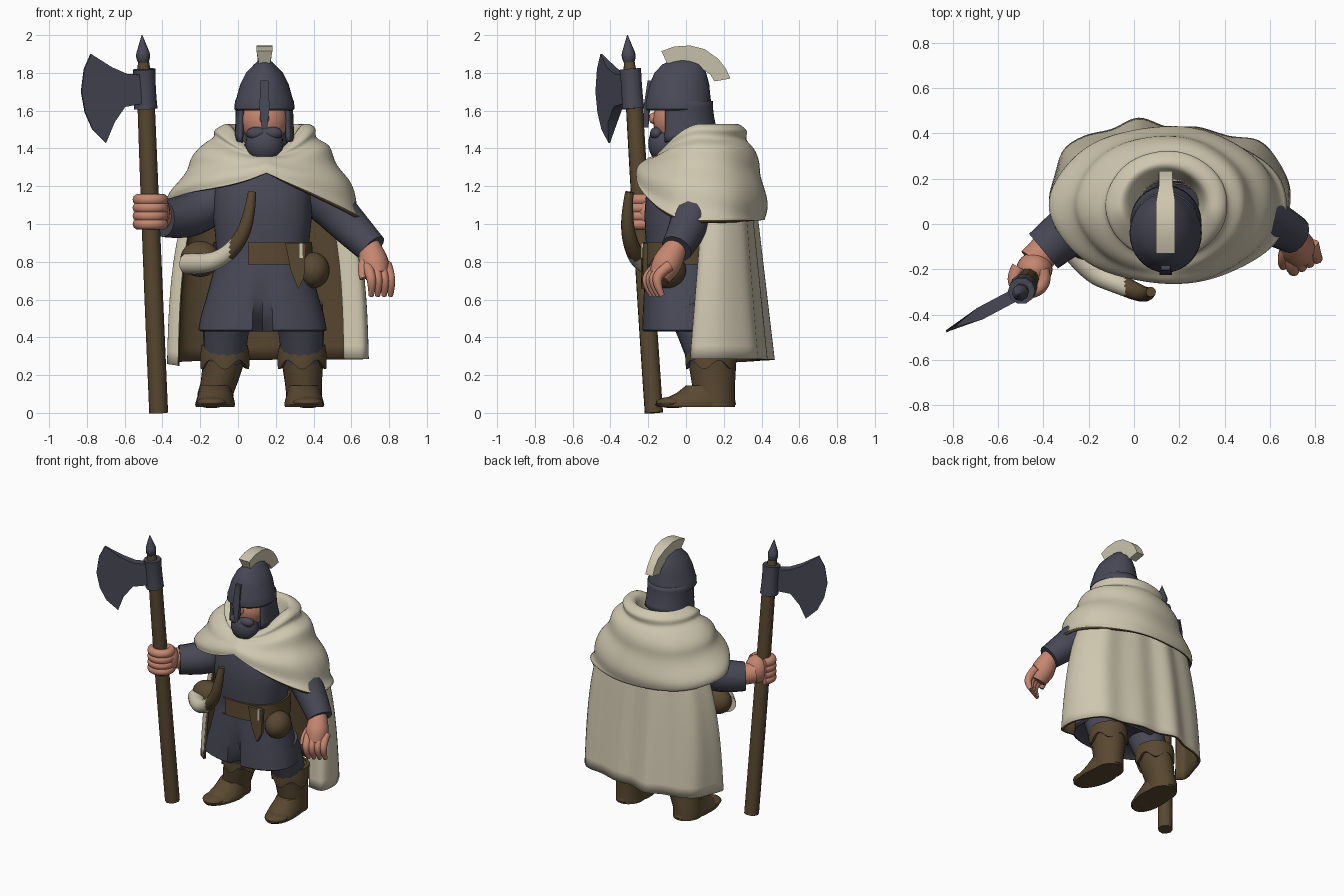
import bpy, bmesh, math
from math import sin, cos, pi
from mathutils import Vector

if "Cube" in bpy.data.objects:
    bpy.data.objects.remove(bpy.data.objects["Cube"])


def material(name, rgb):
    m = bpy.data.materials.new(name)
    m.diffuse_color = (*rgb, 1)
    m.use_nodes = True
    m.node_tree.nodes["Principled BSDF"].inputs["Base Color"].default_value = m.diffuse_color
    return m


NAVY = material("dark_blue_grey", (0.064, 0.066, 0.093))
CREAM = material("cream_wool", (0.62, 0.57, 0.43))
BROWN = material("brown_leather", (0.10, 0.065, 0.03))
SKIN = material("skin", (0.56, 0.24, 0.16))


def finish(name, bm, mats, recalc=True):
    if recalc:
        bmesh.ops.recalc_face_normals(bm, faces=bm.faces)
    me = bpy.data.meshes.new(name)
    bm.to_mesh(me)
    bm.free()
    for m in mats:
        me.materials.append(m)
    ob = bpy.data.objects.new(name, me)
    bpy.context.collection.objects.link(ob)
    return ob


def ring_pt(cx, cy, z, rx, ry, a, p):
    s, c = sin(a), -cos(a)
    return Vector((cx + rx * math.copysign(abs(s) ** (2 / p), s),
                   cy + ry * math.copysign(abs(c) ** (2 / p), c), z))


def loft(name, rings, mat, n=32, p=2.0, edit=None, caps=True, drop=None):
    """Stack of rings (cx, cy, z, rx, ry)."""
    bm = bmesh.new()
    rows = []
    for r in rings:
        row = [ring_pt(*r, 2 * pi * i / n, p) for i in range(n)]
        rows.append([bm.verts.new(edit(v) if edit else v) for v in row])
    for a, b in zip(rows, rows[1:]):
        for i in range(n):
            j = (i + 1) % n
            bm.faces.new((a[i], a[j], b[j], b[i]))
    if caps:
        bm.faces.new(rows[0])
        bm.faces.new(rows[-1])
    if drop:
        bmesh.ops.delete(bm, geom=[f for f in bm.faces if drop(f.calc_center_median())], context='FACES')
    return finish(name, bm, [mat])


def sheet(name, fn, nu, nv, mats, thick, closed=False):
    """Cloth: u runs counter-clockwise seen from above, v runs down; last material lines it."""
    bm = bmesh.new()
    cols = [[bm.verts.new(fn(i / nu, j / nv)) for j in range(nv + 1)]
            for i in range(nu if closed else nu + 1)]
    for i in range(nu):
        a, b = cols[i], cols[(i + 1) % len(cols)]
        for j in range(nv):
            bm.faces.new((a[j], a[j + 1], b[j + 1], b[j]))
    ob = finish(name, bm, mats, recalc=False)
    m = ob.modifiers.new("thickness", 'SOLIDIFY')
    m.thickness, m.offset = thick, -1
    m.material_offset = m.material_offset_rim = len(mats) - 1
    return ob


def tube(name, pts, mat, bevel=5):
    """Smooth tube through (x, y, z, radius) points."""
    cu = bpy.data.curves.new(name, 'CURVE')
    cu.dimensions, cu.bevel_depth, cu.bevel_resolution = '3D', 1, bevel
    cu.use_fill_caps = True
    sp = cu.splines.new('NURBS')
    sp.points.add(len(pts) - 1)
    for q, (x, y, z, r) in zip(sp.points, pts):
        q.co, q.radius = (x, y, z, 1), r
    sp.order_u, sp.use_endpoint_u, sp.resolution_u = min(3, len(pts)), True, 6
    cu.materials.append(mat)
    ob = bpy.data.objects.new(name, cu)
    bpy.context.collection.objects.link(ob)
    bpy.ops.object.select_all(action='DESELECT')
    ob.select_set(True)
    bpy.context.view_layer.objects.active = ob
    bpy.ops.object.convert(target='MESH')
    return bpy.context.view_layer.objects.active


def ball(name, loc, size, mat):
    bm = bmesh.new()
    bmesh.ops.create_uvsphere(bm, u_segments=24, v_segments=14, radius=1)
    for v in bm.verts:
        v.co = Vector(loc) + Vector(a * b for a, b in zip(v.co, size))
    return finish(name, bm, [mat])


def plate(name, outline, normal, half, mat):
    """Flat outline thickened along normal by half(point) each way."""
    bm = bmesh.new()
    n = Vector(normal).normalized()
    a, b = [[bm.verts.new(Vector(q) + n * half(q) * s) for q in outline] for s in (1, -1)]
    bm.faces.new(a)
    bm.faces.new(b[::-1])
    for i in range(len(a)):
        j = (i + 1) % len(a)
        bm.faces.new((a[i], b[i], b[j], a[j]))
    return finish(name, bm, [mat])


def interp(pts, t):
    """Catmull-Rom point at t in 0..1."""
    t *= len(pts) - 1
    i = min(int(t), len(pts) - 2)
    t -= i
    a, b, c, d = (Vector(pts[max(0, min(len(pts) - 1, k))]) for k in (i - 1, i, i + 1, i + 2))
    return 0.5 * (2 * b + (c - a) * t + (2 * a - 5 * b + 4 * c - d) * t * t + (3 * b - a - 3 * c + d) * t ** 3)


# Axe
tube("axe_shaft", [(-.42, -.17, 0, .05), (-.455, -.225, .8, .05), (-.487, -.275, 1.65, .046)], BROWN, 3)
tube("axe_socket", [(-.488, -.28, 1.61, .062), (-.493, -.287, 1.72, .055), (-.497, -.295, 1.82, .06)], NAVY, 3)
tube("axe_collar", [(-.498, -.297, 1.81, .035), (-.5, -.3, 1.855, .03)], BROWN, 3)
tube("axe_spike", [(-.5, -.3, 1.84, .02), (-.502, -.303, 1.88, .045), (-.505, -.307, 1.94, .024), (-.508, -.31, 2, .002)], NAVY, 2)
blade = [(-.50, 1.79), (-.60, 1.795), (-.68, 1.83), (-.78, 1.90), (-.815, 1.82), (-.83, 1.70), (-.81, 1.59),
         (-.77, 1.5), (-.70, 1.43), (-.665, 1.54), (-.61, 1.62), (-.50, 1.64)]
plate("axe_blade", [(x, -.295 + (x + .49) * .53, z) for x, z in blade], (-.53, 1, 0),
      lambda q: .005 if q[0] < -.69 else .028, NAVY)

# Head, helmet, crest
ball("face", (.14, -.06, 1.55), (.125, .115, .13), SKIN)
ball("nose", (.14, -.172, 1.56), (.025, .025, .03), SKIN)
ball("beard", (.14, -.12, 1.425), (.1, .08, .1), NAVY)
for s in (-1, 1):
    ball("moustache", (.14 + s * .04, -.155, 1.48), (.055, .035, .035), NAVY)
tube("neck", [(.14, .02, 1.3, .13), (.14, .01, 1.56, .13)], NAVY)
loft("helmet_dome", [(.14, -.04, 1.6, .15, .165), (.14, -.04, 1.61, .16, .175), (.14, -.04, 1.65, .156, .174),
                     (.14, -.04, 1.665, .149, .17), (.14, -.035, 1.74, .128, .158), (.14, -.03, 1.80, .098, .137),
                     (.14, -.02, 1.845, .055, .105), (.14, -.01, 1.875, .02, .05)], NAVY)


def neck_guard(u, v):
    a = math.radians(56) + u * math.radians(248)
    flare = 1 + .04 * v * v - .14 * v * v * min(0, cos(a))
    return ring_pt(.14, -.02, 1.65 - (.2 + .03 * cos(a)) * v, .152 * flare, .162 * flare, a, 2)


sheet("helmet_neck_guard", neck_guard, 32, 6, [NAVY], .02)
plate("nose_guard", [(.125, -.212, 1.51), (.155, -.212, 1.51), (.167, -.212, 1.62), (.16, -.19, 1.76), (.12, -.19, 1.76), (.113, -.212, 1.62)],
      (0, 1, 0), lambda q: .013, NAVY)
top = [(-.13, 1.915), (-.06, 1.94), (.02, 1.945), (.1, 1.925), (.17, 1.875), (.21, 1.825), (.235, 1.77)]
low = [(.15, 1.755), (.13, 1.79), (.06, 1.84), (-.03, 1.86), (-.1, 1.85)]
plate("helmet_crest", [(.14, y, z) for y, z in top + low], (1, 0, 0), lambda q: .042 if q[2] > 1.9 else .03, CREAM)

# Mantle: rolled collar flowing to a hem that rises at the front
PROFILE = [(.13, .12, .3), (.17, .15, .06), (.215, .195, 0), (.262, .232, .06), (.275, .242, .15), (.33, .272, .24),
           (.385, .305, .42), (.435, .33, .6), (.492, .343, .84), (.527, .345, 1)]


def mantle(u, v):
    a = 2 * pi * u
    d = min(a, 2 * pi - a)
    rx, ry, f = interp(PROFILE, v)
    ztop = 1.53 - .15 * max(0, cos(a)) ** 2
    rise = max(0, 1 - d / 1.35) ** 1.25 if sin(a) > 0 else max(0, 1 - d / 1.6) ** 1.4
    hem = 1.02 + .25 * rise + .08 * max(0, -sin(a)) ** 2 * (1 + .6 * cos(a))
    w = 1 + .028 * sin(v * 24 + 1.6 * sin(a + .5)) * min(1, d) + .008 * sin(7 * a) * v
    return ring_pt(.15, .08, ztop + (hem - ztop) * f, rx * w, ry * w, a, 2)


sheet("mantle", mantle, 80, 40, [CREAM, BROWN], .02, closed=True)

# Long cloak down the back
HEM = [(.56, .03, 0), (.67, .03, 0), (.69, .16, 0), (.63, .29, 0), (.55, .37, 0), (.42, .39, 0), (.28, .43, 0), (.15, .43, 0),
       (.02, .47, 0), (-.1, .42, 0), (-.22, .39, 0), (-.31, .33, 0), (-.35, .22, 0), (-.375, .1, 0), (-.32, .05, 0)]


def cloak(u, v):
    q = interp(HEM, u)
    k = 1 - v
    return Vector((.15 + (q.x - .15) * (1 - .04 * k - .16 * k ** 3), q.y * (1 - .37 * k) + .075 * k,
                   1.12 + (.285 - .035 * u ** 4 - 1.12) * v))


sheet("cloak", cloak, 84, 12, [CREAM, BROWN], .018)


# Tunic with front slit
def slit(v):
    if v.z < .72 and abs(v.x - .12) < .022 and v.y < 0:
        v.y += .3 * (.74 - v.z)
    return v


def T(z, rx, ry):
    return (.13, -.02, z, rx, ry)


loft("tunic", [T(.46, .28, .16), T(.43, .325, .2), T(.44, .34, .213), T(.52, .325, .21), T(.62, .295, .205), T(.72, .268, .2),
               T(.8, .25, .19), T(.86, .245, .188), T(.93, .25, .195), T(1.05, .262, .2), T(1.18, .255, .19),
               T(1.3, .2, .15), T(1.42, .12, .11)], NAVY, 56, 2.4, slit)
loft("belt", [T(.785, .25, .195), T(.785, .268, .21), T(.905, .262, .207), T(.905, .24, .19)], BROWN, 56, 2.4,
     caps=False, drop=lambda c: c.x < .04 and c.y < 0)
plate("belt_strap", [(.25, -.225, .9), (.36, -.215, .9), (.35, -.215, .72), (.32, -.225, .655), (.28, -.225, .75)],
      (0, 1, 0), lambda q: .012, BROWN)
plate("belt_buckle", [(.325, -.23, .9), (.345, -.23, .9), (.345, -.23, .82), (.325, -.23, .82)], (0, 1, 0), lambda q: .008, CREAM)
ball("belt_pouch", (.4, -.1, .755), (.085, .1, .095), BROWN)
ball("hip_bag", (-.2, -.08, .815), (.105, .085, .095), BROWN)

# Drinking horn: leather tip, pale body with a leather mouth
horn = tube("horn", [(.075, -.3, 1.17, .022), (.06, -.315, 1.04, .032), (.01, -.3, .91, .04), (-.08, -.26, .82, .046),
                     (-.19, -.21, .785, .054), (-.265, -.11, .79, .058)], BROWN)
horn.data.materials.append(CREAM)
for f in horn.data.polygons:
    f.material_index = int(f.center.x < -.04)

# Arms and hands
tube("axe_sleeve", [(.02, .06, 1.24, .12), (-.15, .06, 1.1, .12), (-.28, -.02, 1.03, .115), (-.4, -.12, 1.03, .1)], NAVY)
tube("free_sleeve", [(.3, .04, 1.24, .12), (.47, .05, 1.12, .12), (.59, .02, .99, .105), (.71, -.05, .87, .085)], NAVY)
tube("axe_wrist", [(-.38, -.1, 1.04, .07), (-.44, -.17, 1.05, .075)], SKIN)
ball("axe_palm", (-.44, -.2, 1.065), (.08, .075, .1), SKIN)
for k in range(4):
    z = 1.0 + .043 * k
    tube("axe_finger", [(-.464 + .07 * cos(a), -.238 + .064 * sin(a), z, .031) for a in (.6, 0, -.8, -1.6, -2.4, -3.2, -4)], SKIN, 3)
tube("free_palm", [(.69, -.04, .9, .055), (.71, -.08, .83, .075), (.725, -.11, .77, .082), (.735, -.14, .72, .06)], SKIN)
for k in range(4):
    x, y = .685 + .034 * k, -.2 + .018 * k
    tube("free_finger", [(x, y + .06, .78, .03), (x + .015, y, .74, .028), (x + .025, y - .01, .68, .024), (x + .02, y + .02, .62, .014)], SKIN, 3)
tube("free_thumb", [(.68, -.1, .82, .03), (.65, -.16, .77, .028), (.66, -.19, .71, .016)], SKIN, 3)

# Legs and boots
for x, fx, s in ((-.07, -.12, -1), (.34, .35, 1)):
    tube("trouser_leg", [(x + .02 * -s, .03, .56, .13), (x, .08, .42, .12), (x, .12, .28, .11)], NAVY)
    loft("boot_shaft", [(fx, .15, .03, .095, .11), (fx, .15, .1, .095, .11), (x + (fx - x) * .6, .145, .16, .098, .115),
                        (x + (fx - x) * .2, .14, .25, .108, .125), (x, .135, .34, .12, .13)], BROWN, 24)
    loft("boot_foot", [(fx, .05, .03, .1, .2), (fx, .05, .045, .105, .215), (fx, .07, .07, .1, .19),
                       (fx, .1, .105, .09, .15), (fx, .12, .145, .08, .12)], BROWN, 28,
         edit=lambda v, s=s: Vector((v.x + .02 * s * max(0, .05 - v.y) / .2, v.y, v.z)))
    ball("boot_toe", (fx + s * .02, -.07, .055), (.08, .09, .03), BROWN)

    def ragged(v, x=x):
        if v.z < .28:
            v.z += .025 * sin(5 * math.atan2(v.y - .135, v.x - x))
        return v
    loft("boot_cuff", [(x, .135, .26, .11, .12), (x, .135, .255, .13, .135), (x, .135, .31, .13, .14),
                       (x, .135, .36, .122, .133), (x, .135, .365, .1, .11)], BROWN, 42, edit=ragged, caps=False)

# Smooth shading with sharp edges kept
bpy.ops.object.select_all(action='SELECT')
bpy.ops.object.shade_smooth_by_angle(angle=math.radians(45))
